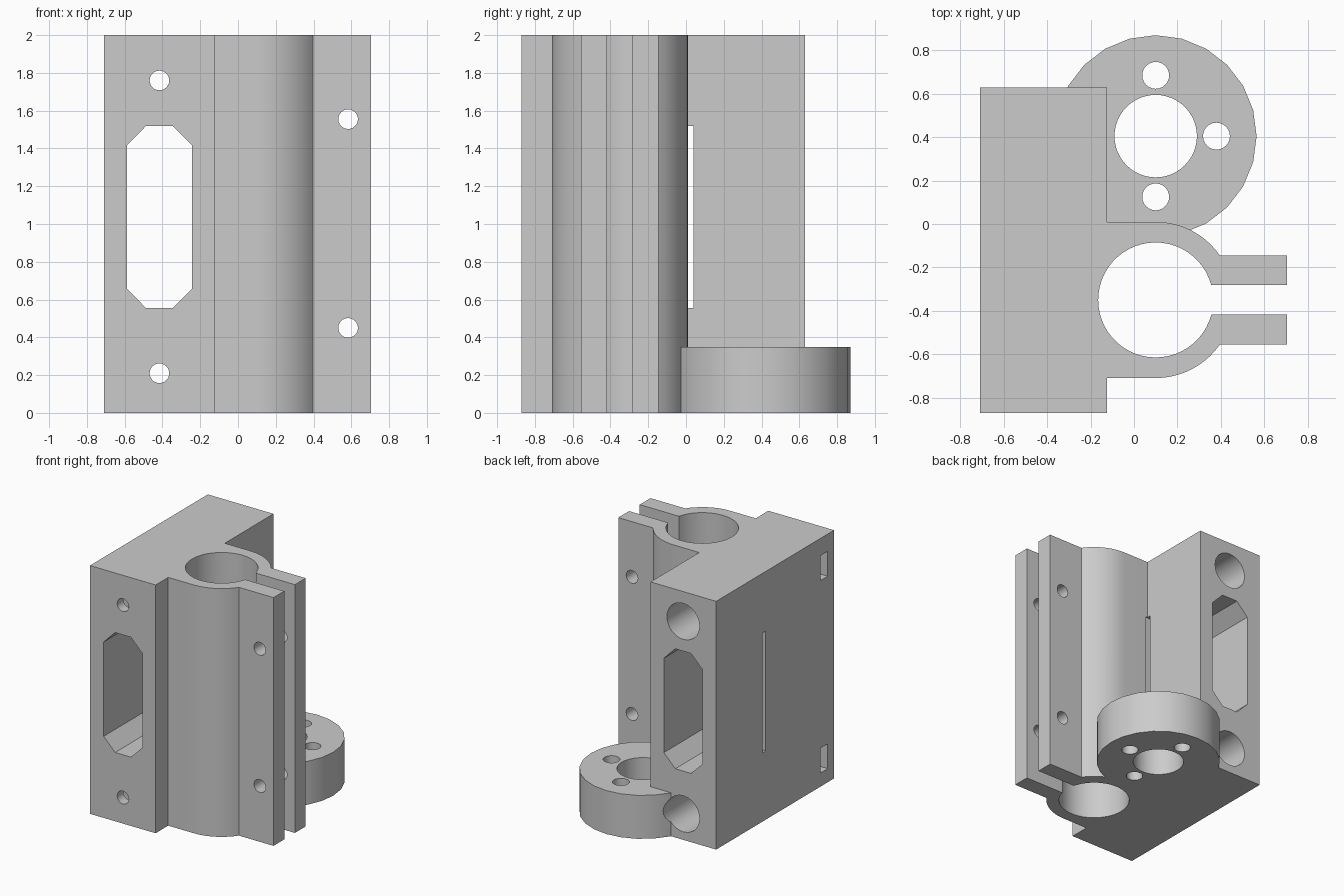
import bpy, bmesh
from math import cos, sin, radians, atan2, hypot, degrees
from mathutils import Matrix, Vector

cube = bpy.data.objects.get("Cube")
if cube:
    bpy.data.objects.remove(cube, do_unlink=True)

grey = bpy.data.materials.new("light_grey")
grey.use_nodes = True
colour = (0.6, 0.6, 0.6, 1)
grey.diffuse_color = colour
grey.node_tree.nodes["Principled BSDF"].inputs["Base Color"].default_value = colour


def finish(bm, name):
    bmesh.ops.recalc_face_normals(bm, faces=bm.faces)
    mesh = bpy.data.meshes.new(name)
    bm.to_mesh(mesh)
    bm.free()
    mesh.materials.append(grey)
    obj = bpy.data.objects.new(name, mesh)
    bpy.context.collection.objects.link(obj)
    return obj


def prism(name, outline, start, end):
    """Extrude a list of 3D points from the start offset to the end offset."""
    bm = bmesh.new()
    face = bm.faces.new([bm.verts.new(Vector(p) + Vector(start)) for p in outline])
    top = bmesh.ops.extrude_face_region(bm, geom=[face])["geom"]
    bmesh.ops.translate(bm, vec=Vector(end) - Vector(start),
                        verts=[v for v in top if isinstance(v, bmesh.types.BMVert)])
    return finish(bm, name)


def box(name, low, high):
    bm = bmesh.new()
    low, high = Vector(low), Vector(high)
    bmesh.ops.create_cube(bm, size=1, matrix=Matrix.Translation((low + high) / 2)
                          @ Matrix.Diagonal((*(high - low), 1)))
    return finish(bm, name)


def rod_z(name, x, y, r, low, high, sides):
    ring = [(x + r * cos(radians(360 * i / sides)), y + r * sin(radians(360 * i / sides)), 0)
            for i in range(sides)]
    return prism(name, ring, (0, 0, low), (0, 0, high))


def rod_y(name, x, z, r, low, high, sides):
    ring = [(x + r * cos(radians(360 * i / sides)), 0, z + r * sin(radians(360 * i / sides)))
            for i in range(sides)]
    return prism(name, ring, (0, low, 0), (0, high, 0))


def arc(cx, cy, r, a, b, steps):
    return [(cx + r * cos(radians(a + (b - a) * i / steps)),
             cy + r * sin(radians(a + (b - a) * i / steps))) for i in range(steps + 1)]


def combine(target, tool, operation):
    mod = target.modifiers.new(operation, 'BOOLEAN')
    mod.operation, mod.solver, mod.object = operation, 'EXACT', tool
    bpy.context.view_layer.objects.active = target
    bpy.ops.object.modifier_apply(modifier=mod.name)
    bpy.data.objects.remove(tool, do_unlink=True)


# Mounting block with split clamp sleeve and ears, as one profile
LEFT, STEP, EAR = -0.71, -0.125, 0.705
CX, CY, OUTER, INNER = 0.1, -0.35, 0.36, 0.265
EAR_OUT, EAR_IN = 0.205, 0.068
outer_a = degrees(atan2(EAR_OUT, (OUTER ** 2 - EAR_OUT ** 2) ** 0.5))
inner_a = degrees(atan2(EAR_IN, (INNER ** 2 - EAR_IN ** 2) ** 0.5))
profile = [(LEFT, -0.87), (STEP, -0.87), (STEP, CY - OUTER)]
profile += arc(CX, CY, OUTER, -90, -outer_a, 10)
profile += [(EAR, CY - EAR_OUT), (EAR, CY - EAR_IN)]
profile += arc(CX, CY, INNER, -inner_a, inner_a - 360, 48)
profile += [(EAR, CY + EAR_IN), (EAR, CY + EAR_OUT)]
profile += arc(CX, CY, OUTER, outer_a, 90, 10)
profile += [(STEP, CY + OUTER), (STEP, 0.63), (LEFT, 0.63)]
bracket = prism("clamp_bracket", [(x, y, 0) for x, y in profile], (0, 0, 0), (0, 0, 2))

# Round flange at the foot, with its bore and three screw holes
FX, FY = 0.1, 0.405
combine(bracket, rod_z("flange", FX, FY, 0.465, 0, 0.35, 24), 'UNION')
combine(bracket, rod_z("flange_bore", FX, FY, 0.19, -0.1, 0.5, 48), 'DIFFERENCE')
for dx, dy in ((0, 0.28), (0.28, 0), (0, -0.28)):
    combine(bracket, rod_z("flange_hole", FX + dx, FY + dy, 0.062, -0.1, 0.5, 24), 'DIFFERENCE')

# Chamfered window through the block
MX, MZ = -0.416, 1.037
corners = ((0.172, -0.38), (0.172, 0.38), (0.07, 0.483), (-0.07, 0.483))
window = [(MX + s * x, 0, MZ + s * z) for s in (1, -1) for x, z in corners]
combine(bracket, prism("window", window, (0, -1, 0), (0, 1, 0)), 'DIFFERENCE')

# Narrow slit across the block
combine(bracket, box("slit", (-0.8, 0.0, MZ - 0.483), (-0.11, 0.04, MZ + 0.483)), 'DIFFERENCE')

# Mounting bolts: through hole, rear counterbore and side nut trap
for z in (0.21, 1.76):
    combine(bracket, rod_y("bolt_hole", MX, z, 0.052, -1, 1, 24), 'DIFFERENCE')
    combine(bracket, rod_y("counterbore", MX, z, 0.145, -0.55, 1, 32), 'DIFFERENCE')
    combine(bracket, box("nut_slot", (-0.8, -0.79, z - 0.1), (MX, -0.70, z + 0.1)), 'DIFFERENCE')
    combine(bracket, rod_y("nut_trap", MX, z, 0.115, -0.79, -0.70, 6), 'DIFFERENCE')

# Clamp screw holes through both ears
for z in (0.45, 1.555):
    combine(bracket, rod_y("ear_hole", 0.583, z, 0.052, -0.7, 0, 24), 'DIFFERENCE')

# Smooth the curved walls, keep the edges sharp
bpy.ops.object.select_all(action='DESELECT')
bracket.select_set(True)
bpy.context.view_layer.objects.active = bracket
bpy.ops.object.shade_smooth_by_angle(angle=radians(30))
